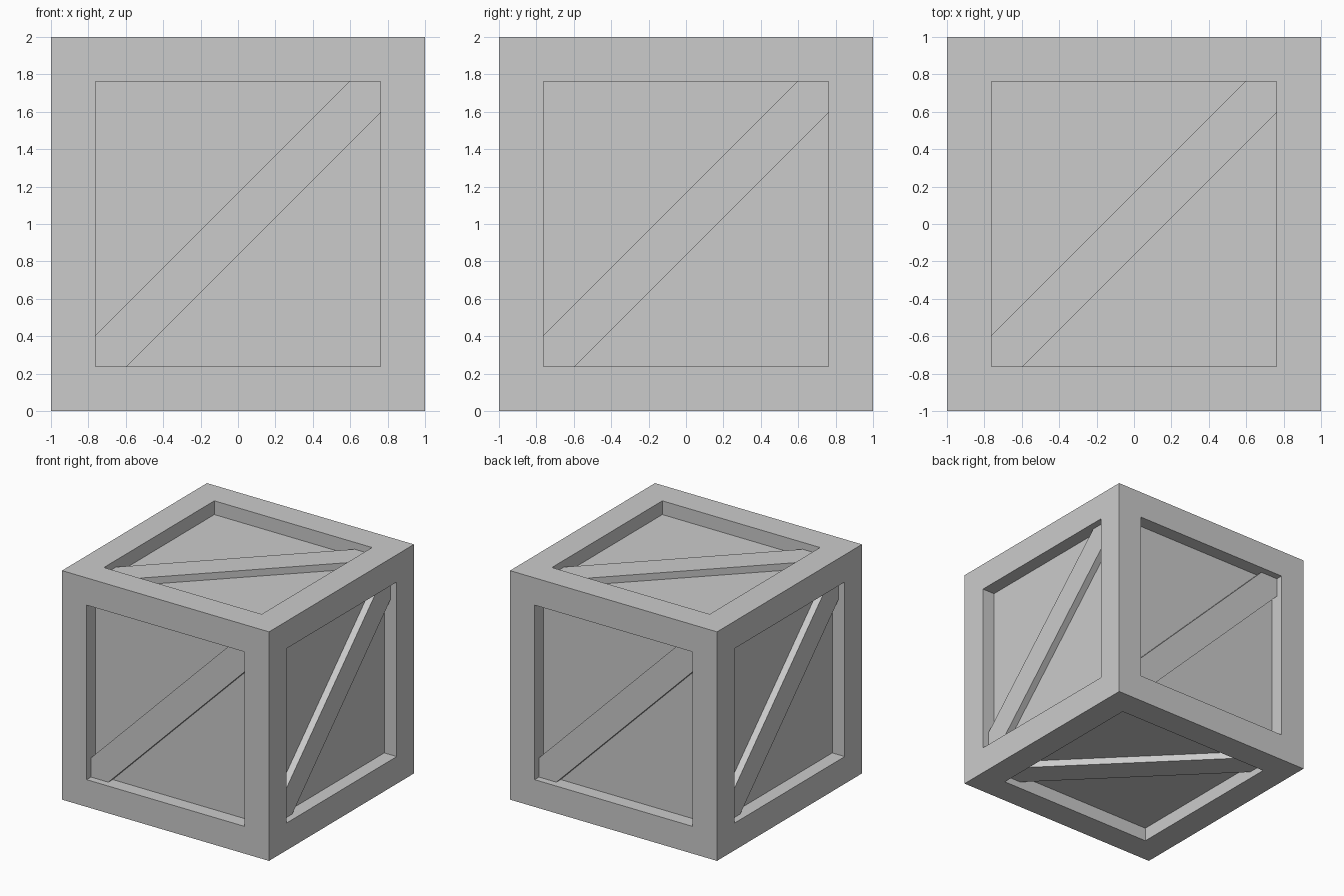
import bpy, bmesh
from math import pi
from mathutils import Matrix

if "Cube" in bpy.data.objects:
    bpy.data.objects.remove(bpy.data.objects["Cube"])

OPEN = 0.762     # half-width of each square opening
PANEL = 0.12     # depth of the recessed panels
BRACE = 0.06     # depth of the brace faces
CUT = 0.168      # brace corner offset along the opening edge


def make_object(name, bm):
    bmesh.ops.recalc_face_normals(bm, faces=bm.faces)
    mesh = bpy.data.meshes.new(name)
    bm.to_mesh(mesh)
    bm.free()
    obj = bpy.data.objects.new(name, mesh)
    bpy.context.collection.objects.link(obj)
    return obj


# Crate body: cube with a square recess in all six sides
bm = bmesh.new()
bmesh.ops.create_cube(bm, size=2)
panels = list(bm.faces)
bmesh.ops.inset_individual(bm, faces=panels, thickness=1 - OPEN, use_even_offset=True)
bm.normal_update()
for face in bmesh.ops.extrude_discrete_faces(bm, faces=panels)["faces"]:
    bmesh.ops.translate(bm, verts=face.verts, vec=face.normal * -PANEL)
make_object("crate_body", bm).location.z = 1


# Diagonal brace, modelled on the top side and turned onto each side
def brace(name, turn):
    a, b = OPEN, OPEN - CUT
    outline = [(-a, -a), (-b, -a), (a, b), (a, a), (b, a), (-a, -b)]
    bm = bmesh.new()
    base = bm.faces.new([bm.verts.new((x, y, 1 - PANEL)) for x, y in outline])
    top = bmesh.ops.extrude_face_region(bm, geom=[base], use_keep_orig=True)["geom"]
    bmesh.ops.translate(bm, vec=(0, 0, PANEL - BRACE),
                        verts=[v for v in top if isinstance(v, bmesh.types.BMVert)])
    bm.transform(turn)
    make_object(name, bm).location.z = 1


brace("top_brace", Matrix.Identity(4))
brace("bottom_brace", Matrix.Rotation(pi, 4, 'X'))
for i, side in enumerate(("front", "right", "back", "left")):
    brace(side + "_brace", Matrix.Rotation(i * pi / 2, 4, 'Z') @ Matrix.Rotation(pi / 2, 4, 'X'))
